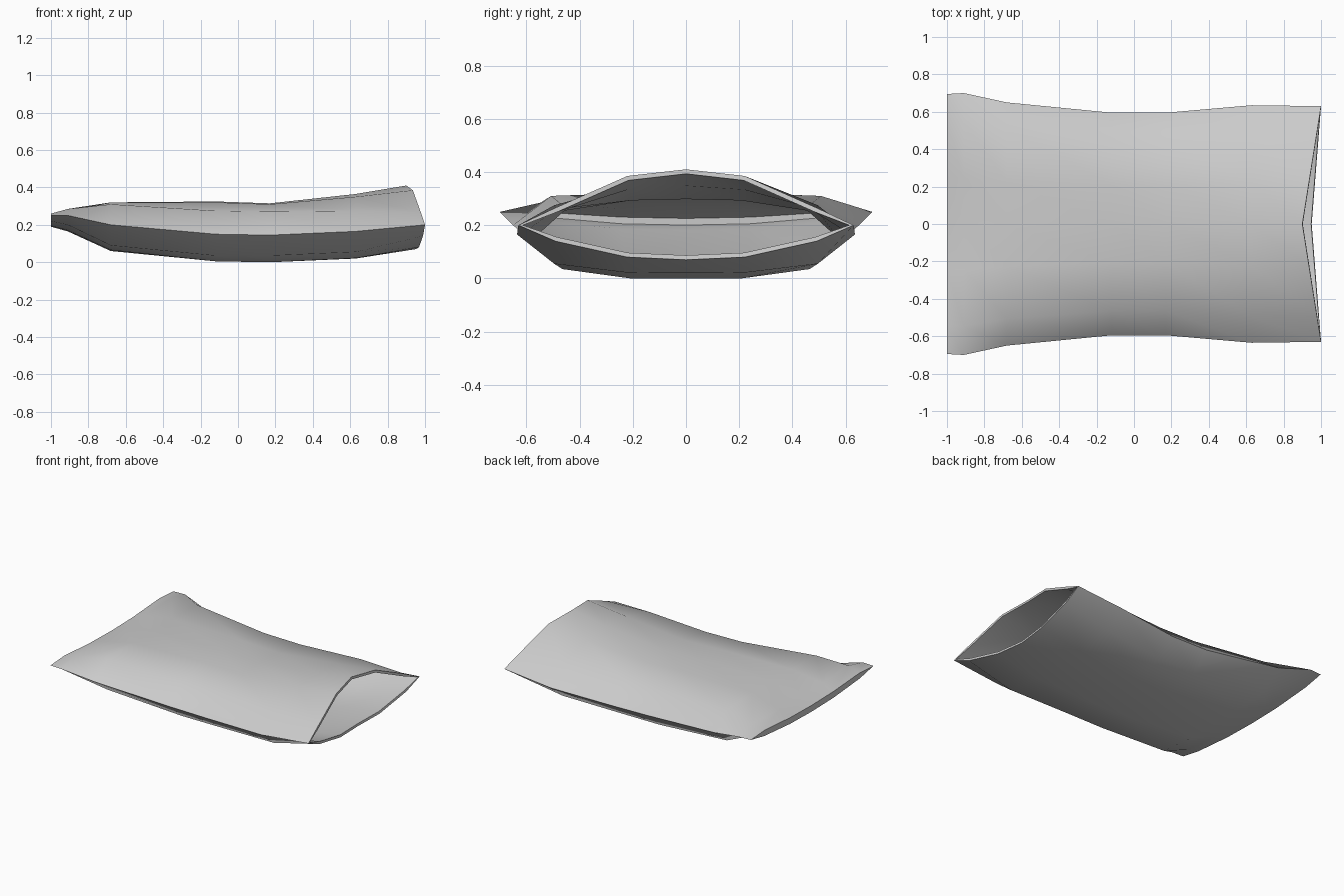
import bpy
import bmesh

default_cube = bpy.data.objects.get("Cube")
if default_cube:
    bpy.data.objects.remove(default_cube, do_unlink=True)

# Stations from the sewn end to the mouth:
# x, half width, side seam height, top heights and bottom heights (centre outwards)
STATIONS = [
    (-1.0, 0.695, 0.25, (0.235, 0.24, 0.26), (0.19, 0.195, 0.22)),
    (-0.91, 0.70, 0.25, (0.27, 0.275, 0.285), (0.165, 0.17, 0.2)),
    (-0.68, 0.65, 0.2, (0.32, 0.32, 0.31), (0.06, 0.065, 0.09)),
    (-0.12, 0.595, 0.15, (0.325, 0.32, 0.275), (0.005, 0.005, 0.035)),
    (0.17, 0.595, 0.145, (0.315, 0.31, 0.27), (0, 0, 0.035)),
    (0.63, 0.635, 0.165, (0.365, 0.35, 0.275), (0.02, 0.022, 0.055)),
    (1.0, 0.63, 0.2, (0.41, 0.385, 0.265), (0.07, 0.08, 0.14)),
]
COLUMNS = (0, 0.35, 0.78)
TOP_CUT, BOTTOM_CUT = 0.1, 0.05   # how far the mouth's lips curve back


def make_ring(bm, station, is_mouth):
    """Return one closed cross-section loop, running left over the top to the right and back below."""
    x, width, side, tops, bottoms = station

    def half(heights, cut):
        pairs = list(zip(COLUMNS, heights))
        row = pairs[:0:-1] + [(-c, z) for c, z in pairs]
        pull = cut if is_mouth else 0
        return [(x - pull * (1 - abs(c)), c * width, z) for c, z in row]

    points = [(x, width, side)] + half(tops, TOP_CUT)
    points += [(x, -width, side)] + half(bottoms, BOTTOM_CUT)[::-1]
    return [bm.verts.new(p) for p in points]


# Pouch shell
bm = bmesh.new()
rings = [make_ring(bm, s, s is STATIONS[-1]) for s in STATIONS]
count = len(rings[0])
for ring, following in zip(rings, rings[1:]):
    for i in range(count):
        j = (i + 1) % count
        bm.faces.new((ring[i], ring[j], following[j], following[i]))

# Sewn end: a strip joining the top and bottom edges
end = rings[0]
for i in range(count // 2):
    quad = [end[i], end[i + 1], end[-i - 1], end[-i]]
    bm.faces.new(list(dict.fromkeys(quad)))
bmesh.ops.recalc_face_normals(bm, faces=bm.faces)

# The mouth is open, so check that the normals point outwards
bm.faces.ensure_lookup_table()
top_face = max(bm.faces, key=lambda f: f.calc_center_median().z)
if top_face.normal.z < 0:
    bmesh.ops.reverse_faces(bm, faces=bm.faces)

mesh = bpy.data.meshes.new("pillowcase")
bm.to_mesh(mesh)
bm.free()
pillowcase = bpy.data.objects.new("pillowcase", mesh)
bpy.context.collection.objects.link(pillowcase)

# Fabric colour
fabric = bpy.data.materials.new("light grey fabric")
fabric.use_nodes = True
colour = (0.6, 0.6, 0.6, 1)
fabric.diffuse_color = colour
shader = next(n for n in fabric.node_tree.nodes if n.type == "BSDF_PRINCIPLED")
shader.inputs["Base Color"].default_value = colour
mesh.materials.append(fabric)

# Fabric thickness, grown inwards
thickness = pillowcase.modifiers.new("fabric thickness", "SOLIDIFY")
thickness.thickness = 0.017
thickness.offset = -1

# Smooth cloth with crisp seams and rim: bake the thickness before shading
bpy.ops.object.select_all(action="DESELECT")
pillowcase.select_set(True)
bpy.context.view_layer.objects.active = pillowcase
bpy.ops.object.modifier_apply(modifier=thickness.name)
bpy.ops.object.shade_smooth_by_angle(angle=0.9)
